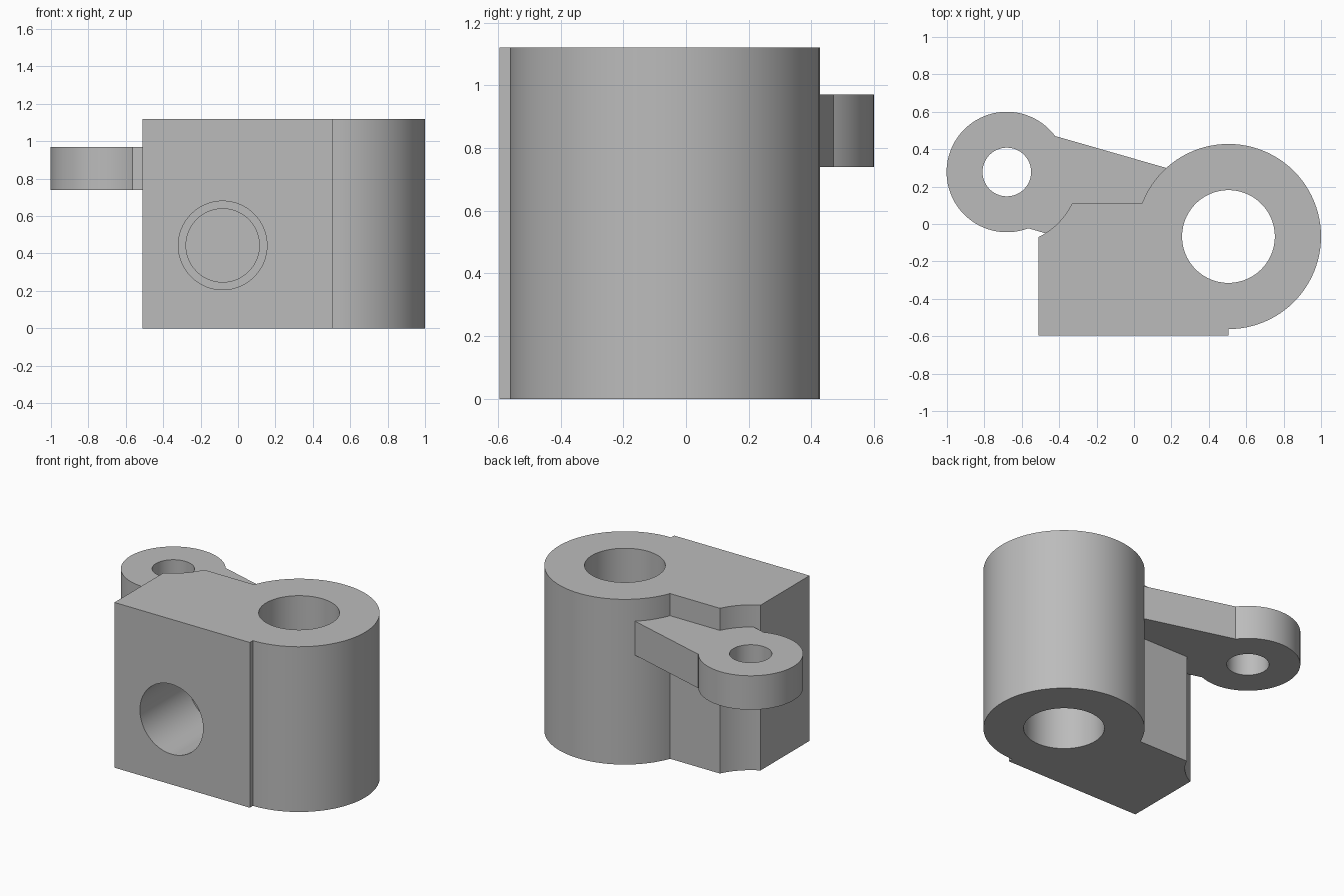
import bpy, bmesh, math
from mathutils import Matrix

cube = bpy.data.objects.get("Cube")
if cube:
    bpy.data.objects.remove(cube, do_unlink=True)

grey = bpy.data.materials.new("plain grey")
grey.use_nodes = True
colour = (0.5, 0.5, 0.5, 1)
grey.diffuse_color = colour
grey.node_tree.nodes["Principled BSDF"].inputs["Base Color"].default_value = colour

HEIGHT = 1.12
ARM_LOW, ARM_HIGH = 0.74, 0.97
BOSS = (0.505, -0.067)
EYE = (-0.68, 0.278)


def finish(name, bm):
    mesh = bpy.data.meshes.new(name)
    bm.to_mesh(mesh)
    bm.free()
    mesh.materials.append(grey)
    obj = bpy.data.objects.new(name, mesh)
    bpy.context.collection.objects.link(obj)
    return obj


def prism(name, outline, low, high):
    bm = bmesh.new()
    face = bm.faces.new([bm.verts.new((x, y, low)) for x, y in outline])
    top = bmesh.ops.extrude_face_region(bm, geom=[face])["geom"]
    verts = [v for v in top if isinstance(v, bmesh.types.BMVert)]
    bmesh.ops.translate(bm, verts=verts, vec=(0, 0, high - low))
    bmesh.ops.recalc_face_normals(bm, faces=bm.faces[:])
    return finish(name, bm)


def cylinder(name, radius, centre, low, high, along_y=False):
    """Upright cylinder, or one along y when centre is given as (x, z)."""
    a, b = centre
    mid = (low + high) / 2
    if along_y:
        place = Matrix.Translation((a, mid, b)) @ Matrix.Rotation(math.pi / 2, 4, "X")
    else:
        place = Matrix.Translation((a, b, mid))
    bm = bmesh.new()
    bmesh.ops.create_cone(bm, cap_ends=True, segments=96, radius1=radius,
                          radius2=radius, depth=high - low, matrix=place)
    return finish(name, bm)


def combine(target, other, operation):
    mod = target.modifiers.new(other.name, "BOOLEAN")
    mod.operation = operation
    mod.solver = "EXACT"
    mod.object = other
    bpy.context.view_layer.objects.active = target
    bpy.ops.object.modifier_apply(modifier=mod.name)
    bpy.data.objects.remove(other, do_unlink=True)


# Block with a round relief beside the eye
body = prism("bracket_body", [(-0.51, -0.595), (0.505, -0.595), (0.505, 0.11), (-0.51, 0.11)],
             0, HEIGHT)
combine(body, cylinder("relief_cutter", 0.387, EYE, -0.1, HEIGHT + 0.1), "DIFFERENCE")

# Tall round boss
combine(body, cylinder("boss", 0.495, BOSS, 0, HEIGHT), "UNION")

# Arm and its eye
arm = prism("arm", [(-0.42, 0.47), (0.3, 0.263), (0.3, -0.274), (-0.565, -0.023)],
            ARM_LOW, ARM_HIGH)
combine(arm, cylinder("eye", 0.322, EYE, ARM_LOW, ARM_HIGH), "UNION")
combine(body, arm, "UNION")

# Boss bore, eye hole and stepped blind hole in the front
combine(body, cylinder("bore_cutter", 0.248, BOSS, -0.1, HEIGHT + 0.1), "DIFFERENCE")
combine(body, cylinder("eye_cutter", 0.13, EYE, ARM_LOW - 0.1, ARM_HIGH + 0.1), "DIFFERENCE")
FRONT_HOLE = (-0.082, 0.443)
combine(body, cylinder("wide_cutter", 0.237, FRONT_HOLE, -0.7, -0.08, True), "DIFFERENCE")
combine(body, cylinder("narrow_cutter", 0.196, FRONT_HOLE, -0.2, 0.03, True), "DIFFERENCE")

# Smooth round walls with sharp edges
bpy.ops.object.select_all(action="DESELECT")
body.select_set(True)
bpy.context.view_layer.objects.active = body
bpy.ops.object.shade_smooth_by_angle(angle=math.radians(20))
